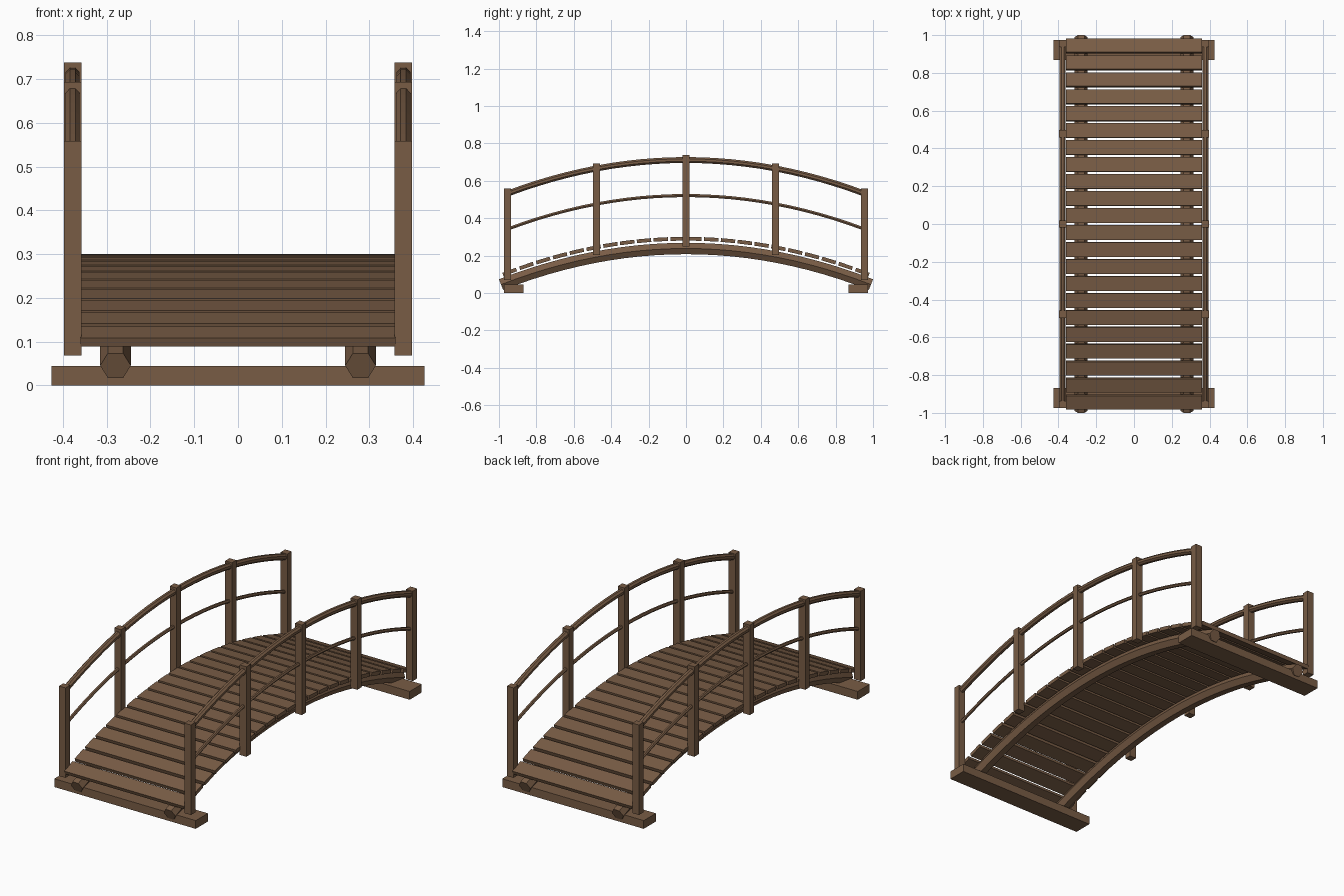
import bpy, bmesh, math
from mathutils import Vector, Matrix

if "Cube" in bpy.data.objects:
    bpy.data.objects.remove(bpy.data.objects["Cube"])

wood = bpy.data.materials.new("brown wood")
wood.diffuse_color = (0.19, 0.108, 0.06, 1)
wood.use_nodes = True
wood.node_tree.nodes["Principled BSDF"].inputs["Base Color"].default_value = wood.diffuse_color
RISE = 0.197  # parabola coefficient shared by deck, beams and rails


def finish(name, bm):
    bmesh.ops.recalc_face_normals(bm, faces=bm.faces)
    mesh = bpy.data.meshes.new(name)
    bm.to_mesh(mesh)
    bm.free()
    mesh.materials.append(wood)
    ob = bpy.data.objects.new(name, mesh)
    bpy.context.collection.objects.link(ob)
    return ob


def box(name, centre, size, tilt=0.0):
    bm = bmesh.new()
    bmesh.ops.create_cube(bm, size=1)
    m = (Matrix.Translation(centre) @ Matrix.Rotation(tilt, 4, 'X')
         @ Matrix.Diagonal((*size, 1)))
    bmesh.ops.transform(bm, matrix=m, verts=bm.verts)
    return finish(name, bm)


def arched_pole(name, x, crown, half, radius, sides, turn=0.0, steps=24):
    """Round pole swept along z = crown - RISE * y^2."""
    bm = bmesh.new()
    rings = []
    for i in range(steps + 1):
        y = -half + 2 * half * i / steps
        centre = Vector((x, y, crown - RISE * y * y))
        normal = Vector((0, 2 * RISE * y, 1)).normalized()
        ring = []
        for k in range(sides):
            a = turn + math.tau * k / sides
            ring.append(bm.verts.new(centre + Vector((radius * math.cos(a), 0, 0))
                                     + normal * radius * math.sin(a)))
        rings.append(ring)
    for a, b in zip(rings, rings[1:]):
        for k in range(sides):
            n = (k + 1) % sides
            bm.faces.new((a[k], a[n], b[n], b[k]))
    bm.faces.new(rings[0])
    bm.faces.new(rings[-1])
    return finish(name, bm)


# deck planks following the arch
COUNT, PITCH = 22, 0.0898
for i in range(COUNT):
    y = (i - (COUNT - 1) / 2) * PITCH
    box(f"plank_{i + 1}", (0, y, 0.29 - 0.2 * y * y), (0.72, 0.077, 0.02),
        -math.atan(0.4 * y))

# ground sills at each end
for side, y in (("front", -0.921), ("back", 0.921)):
    box(f"{side}_sill", (0, y, 0.0225), (0.853, 0.104, 0.045))

for side, s in (("left", -1), ("right", 1)):
    # hexagonal arched beam under the deck
    arched_pole(f"{side}_beam", s * 0.28, 0.238, 0.989, 0.035, 6)
    # upper and lower rails
    arched_pole(f"{side}_hand_rail", s * 0.378, 0.711, 0.955, 0.017, 8, math.pi / 8)
    arched_pole(f"{side}_middle_rail", s * 0.378, 0.521, 0.955, 0.0095, 6)
    # upright posts
    for i in range(5):
        y = (i - 2) * 0.4775
        box(f"{side}_post_{i + 1}", (s * 0.378, y, 0.493 - RISE * y * y),
            (0.04, 0.038, 0.49))
